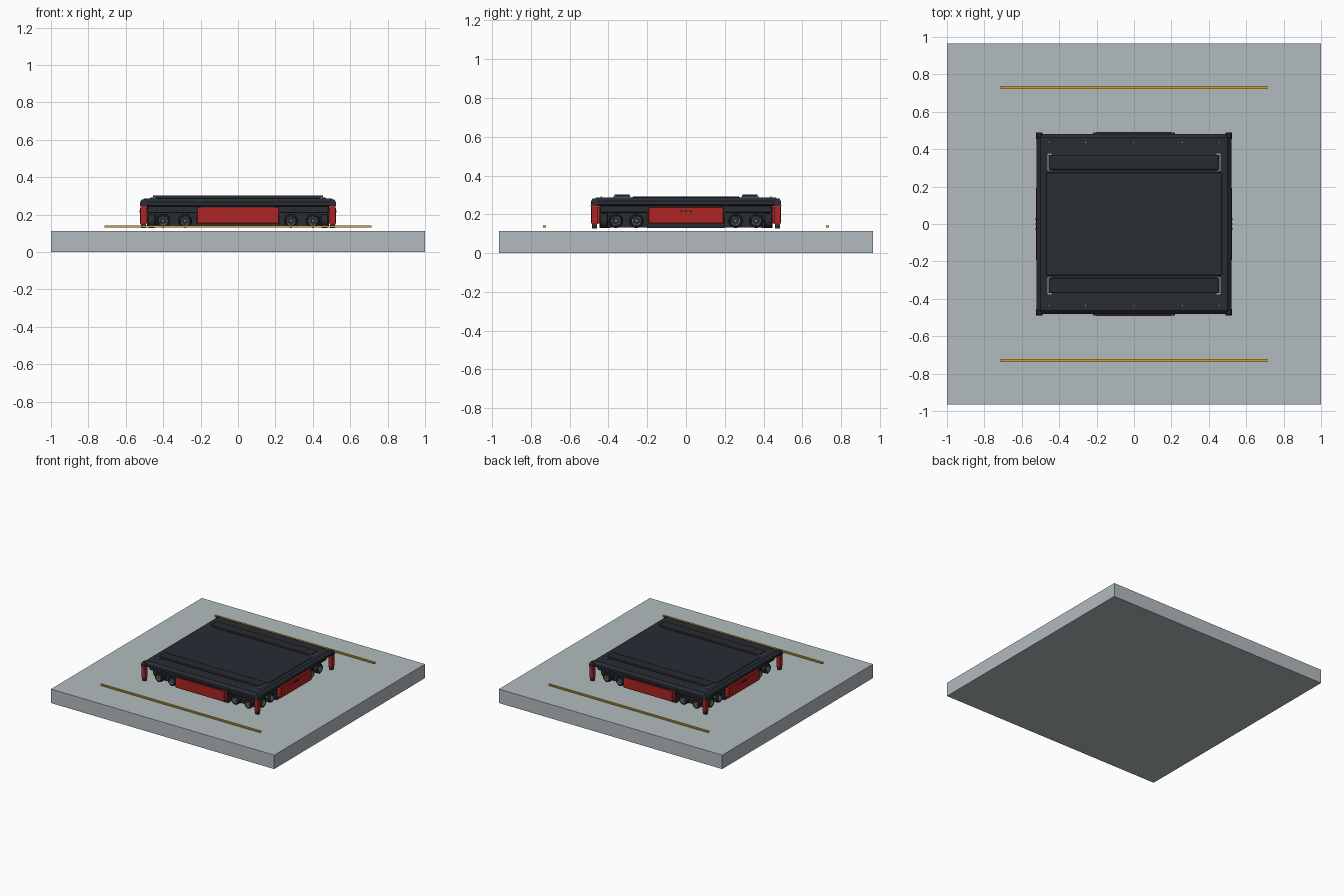
import bpy, bmesh
from math import pi, cos, sin
from mathutils import Matrix

if "Cube" in bpy.data.objects:
    bpy.data.objects.remove(bpy.data.objects["Cube"])


def material(name, r, g, b):
    m = bpy.data.materials.new(name)
    m.diffuse_color = (r, g, b, 1)
    m.use_nodes = True
    m.node_tree.nodes["Principled BSDF"].inputs["Base Color"].default_value = m.diffuse_color
    return m


CONCRETE = material("concrete", 0.45, 0.50, 0.52)
YELLOW = material("yellow_paint", 0.62, 0.35, 0.05)
DARK = material("dark_metal", 0.021, 0.026, 0.034)
RED = material("red_paint", 0.42, 0.018, 0.016)
RUBBER = material("rubber", 0.022, 0.023, 0.025)
STEEL = material("steel", 0.35, 0.37, 0.39)


def finish(name, bm, mat, smooth=False):
    bmesh.ops.recalc_face_normals(bm, faces=bm.faces)
    me = bpy.data.meshes.new(name)
    bm.to_mesh(me)
    bm.free()
    me.materials.append(mat)
    ob = bpy.data.objects.new(name, me)
    bpy.context.collection.objects.link(ob)
    if smooth:
        bpy.ops.object.select_all(action='DESELECT')
        ob.select_set(True)
        bpy.context.view_layer.objects.active = ob
        bpy.ops.object.shade_smooth_by_angle(angle=0.6)
    return ob


def box(name, x0, x1, y0, y1, z0, z1, mat, bevel=0.0, segs=1):
    bm = bmesh.new()
    size = Matrix.Diagonal((abs(x1 - x0), abs(y1 - y0), abs(z1 - z0), 1))
    mid = Matrix.Translation(((x0 + x1) / 2, (y0 + y1) / 2, (z0 + z1) / 2))
    bmesh.ops.create_cube(bm, size=1, matrix=mid @ size)
    if bevel:
        bmesh.ops.bevel(bm, geom=bm.edges[:], offset=bevel, segments=segs,
                        affect='EDGES', profile=0.5)
    return finish(name, bm, mat)


def loft(name, rings, mat, cx=0, cy=0):
    """Stack of rectangles given as (half x, half y, z)."""
    bm = bmesh.new()
    loops = [[bm.verts.new((cx + a * hx, cy + b * hy, z))
              for a, b in ((-1, -1), (1, -1), (1, 1), (-1, 1))] for hx, hy, z in rings]
    for lo, hi in zip(loops, loops[1:]):
        for i in range(4):
            bm.faces.new((lo[i], lo[(i + 1) % 4], hi[(i + 1) % 4], hi[i]))
    bm.faces.new(loops[0][::-1])
    bm.faces.new(loops[-1])
    return finish(name, bm, mat)


def lathe(name, profile, mat, place, n=28):
    """Closed (radius, depth) profile turned about the axle, local -y outward."""
    bm = bmesh.new()
    rings = [[bm.verts.new((r * cos(2 * pi * i / n), d, r * sin(2 * pi * i / n)))
              for i in range(n)] for r, d in profile]
    for a, b in zip(rings, rings[1:] + rings[:1]):
        for i in range(n):
            bm.faces.new((a[i], a[(i + 1) % n], b[(i + 1) % n], b[i]))
    bm.transform(place)
    return finish(name, bm, mat, True)


def wheel(name, place):
    lathe(name + "_tyre", [(0.022, -0.018), (0.027, -0.022), (0.033, -0.021), (0.0375, -0.016),
                           (0.0375, 0.016), (0.033, 0.021), (0.022, 0.021)], RUBBER, place)
    lathe(name + "_rim", [(0.019, -0.019), (0.0222, -0.020), (0.0222, 0.015), (0.019, 0.015)],
          STEEL, place)
    # brake disc, hub and spokes
    bm = bmesh.new()
    turn = Matrix.Rotation(pi / 2, 4, 'X')
    bmesh.ops.create_cone(bm, cap_ends=True, segments=24, radius1=0.021, radius2=0.021, depth=0.02,
                          matrix=Matrix.Translation((0, 0.003, 0)) @ turn)
    bm.transform(place)
    finish(name + "_disc", bm, DARK)
    bm = bmesh.new()
    bmesh.ops.create_cone(bm, cap_ends=True, segments=16, radius1=0.007, radius2=0.006, depth=0.02,
                          matrix=Matrix.Translation((0, -0.012, 0)) @ turn)
    for i in range(6):
        m = (Matrix.Rotation(i * pi / 3, 4, 'Y') @ Matrix.Translation((0.013, -0.013, 0))
             @ Matrix.Diagonal((0.014, 0.006, 0.003, 1)))
        bmesh.ops.create_cube(bm, size=1, matrix=m)
    bm.transform(place)
    finish(name + "_spokes", bm, STEEL)


# floor slab and lane lines
box("floor_slab", -1, 1, -0.965, 0.965, 0, 0.113, CONCRETE)
for s in (-1, 1):
    box("lane_line", -0.715, 0.715, s * 0.722, s * 0.738, 0.131, 0.142, YELLOW)

# chassis: core, skirt over the wheels, underside sills
box("chassis_core", -0.435, 0.435, -0.395, 0.395, 0.132, 0.248, DARK)
box("wheel_arch_skirt", -0.485, 0.485, -0.445, 0.445, 0.208, 0.248, DARK, 0.004)

# deck with chamfered rim, raised centre panel
loft("deck", [(0.512, 0.472, 0.243), (0.52, 0.482, 0.25), (0.52, 0.482, 0.268),
              (0.50, 0.462, 0.287)], DARK)
box("deck_centre_panel", -0.47, 0.47, -0.275, 0.275, 0.284, 0.291, DARK, 0.002)

for s in (-1, 1):
    # load pads with end brackets
    box("load_pad", -0.455, 0.455, s * 0.29, s * 0.37, 0.284, 0.303, RUBBER, 0.006, 2)
    for t in (-1, 1):
        box("pad_bracket", t * 0.456, t * 0.463, s * 0.287, s * 0.375, 0.284, 0.293, STEEL)
        for y in (0.289, 0.373):
            box("pad_bracket_tip", t * 0.44, t * 0.46, s * y - 0.003, s * y + 0.003,
                0.284, 0.292, STEEL)
    # deck bolts
    for x in (-0.455, -0.26, 0, 0.26, 0.455):
        bm = bmesh.new()
        bmesh.ops.create_cone(bm, cap_ends=True, segments=8, radius1=0.005, radius2=0.004,
                              depth=0.006, matrix=Matrix.Translation((x, s * 0.437, 0.288)))
        finish("deck_bolt", bm, STEEL)

    # front and back: sill, red panel, dark slot
    box("end_sill", -0.225, 0.225, s * 0.39, s * 0.447, 0.13, 0.245, DARK)
    box("end_panel", -0.22, 0.22, s * 0.44, s * 0.49, 0.152, 0.241, RED, 0.004)
    box("end_panel_slot", -0.20, 0.20, s * 0.485, s * 0.4915, 0.239, 0.246, DARK)
    # left and right: sill, red panel, buttons
    box("side_sill", s * 0.43, s * 0.487, -0.20, 0.20, 0.13, 0.245, DARK)
    box("side_panel", s * 0.48, s * 0.525, -0.195, 0.195, 0.152, 0.238, RED, 0.004)
    for y in (-0.025, 0, 0.025):
        box("side_button", s * 0.52, s * 0.527, y - 0.006, y + 0.006, 0.212, 0.222, DARK)

    # corner posts, feet and caps
    for t in (-1, 1):
        cx, cy = t * 0.506, s * 0.472
        loft("corner_post", [(0.012, 0.012, 0.143), (0.016, 0.016, 0.155), (0.016, 0.016, 0.245),
                             (0.012, 0.012, 0.252)], RED, cx, cy)
        loft("corner_foot", [(0.013, 0.012, 0.128), (0.014, 0.013, 0.146)], DARK, cx, cy)
        loft("corner_cap", [(0.018, 0.018, 0.245), (0.018, 0.018, 0.266), (0.010, 0.010, 0.282)],
             DARK, cx, cy)

# wheels: a pair at each end of all four sides
for k in range(4):
    long_side = k % 2 == 0
    out, spots = (0.424, (0.283, 0.40)) if long_side else (0.463, (0.256, 0.362))
    for sgn in (-1, 1):
        for p in spots:
            place = (Matrix.Rotation(k * pi / 2, 4, 'Z')
                     @ Matrix.Translation((sgn * p, -out, 0.167)))
            wheel(("end" if long_side else "side") + "_wheel", place)
